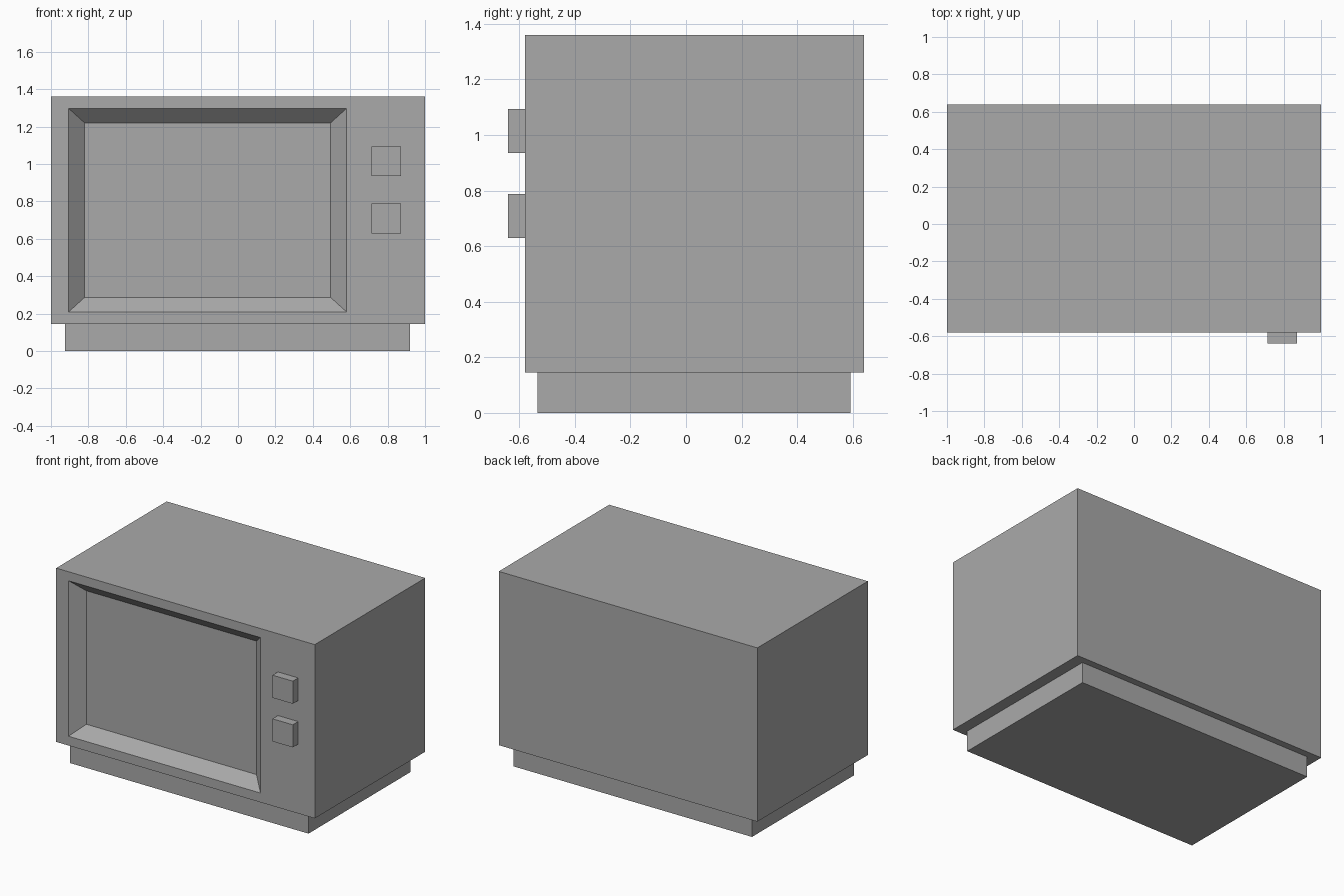
import bpy
import bmesh

cube = bpy.data.objects.get("Cube")
if cube:
    bpy.data.objects.remove(cube, do_unlink=True)

grey = bpy.data.materials.new("plain_grey")
grey.use_nodes = True
colour = (0.4, 0.4, 0.4, 1)
grey.diffuse_color = colour
grey.node_tree.nodes["Principled BSDF"].inputs["Base Color"].default_value = colour


def add_object(name, bm):
    bmesh.ops.recalc_face_normals(bm, faces=bm.faces)
    mesh = bpy.data.meshes.new(name)
    bm.to_mesh(mesh)
    bm.free()
    mesh.materials.append(grey)
    obj = bpy.data.objects.new(name, mesh)
    bpy.context.collection.objects.link(obj)
    return obj


def rect_loop(bm, x0, x1, z0, z1, y):
    """Four corners of an upright rectangle at depth y."""
    return [bm.verts.new((x, y, z)) for x, z in ((x0, z0), (x1, z0), (x1, z1), (x0, z1))]


def loft(name, rects):
    """Join successive rectangles with quads and cap both ends."""
    bm = bmesh.new()
    loops = [rect_loop(bm, *r) for r in rects]
    for a, b in zip(loops, loops[1:]):
        for i in range(4):
            j = (i + 1) % 4
            bm.faces.new((a[i], a[j], b[j], b[i]))
    bm.faces.new(loops[0])
    bm.faces.new(loops[-1])
    return add_object(name, bm)


def box(name, x0, x1, y0, y1, z0, z1):
    return loft(name, [(x0, x1, z0, z1, y0), (x0, x1, z0, z1, y1)])


# Cabinet: back, front rim, opening edge, then the sunken screen
FRONT, BACK = -0.58, 0.64
loft("cabinet", [
    (-1, 1, 0.145, 1.36, BACK),
    (-1, 1, 0.145, 1.36, FRONT),
    (-0.905, 0.58, 0.21, 1.297, FRONT),
    (-0.82, 0.495, 0.287, 1.22, FRONT + 0.077),
])

# Plinth
box("plinth", -0.925, 0.92, -0.535, 0.592, 0, 0.145)

# Control knobs
for name, z in (("upper_knob", 0.935), ("lower_knob", 0.63)):
    box(name, 0.715, 0.872, -0.64, FRONT, z, z + 0.158)
